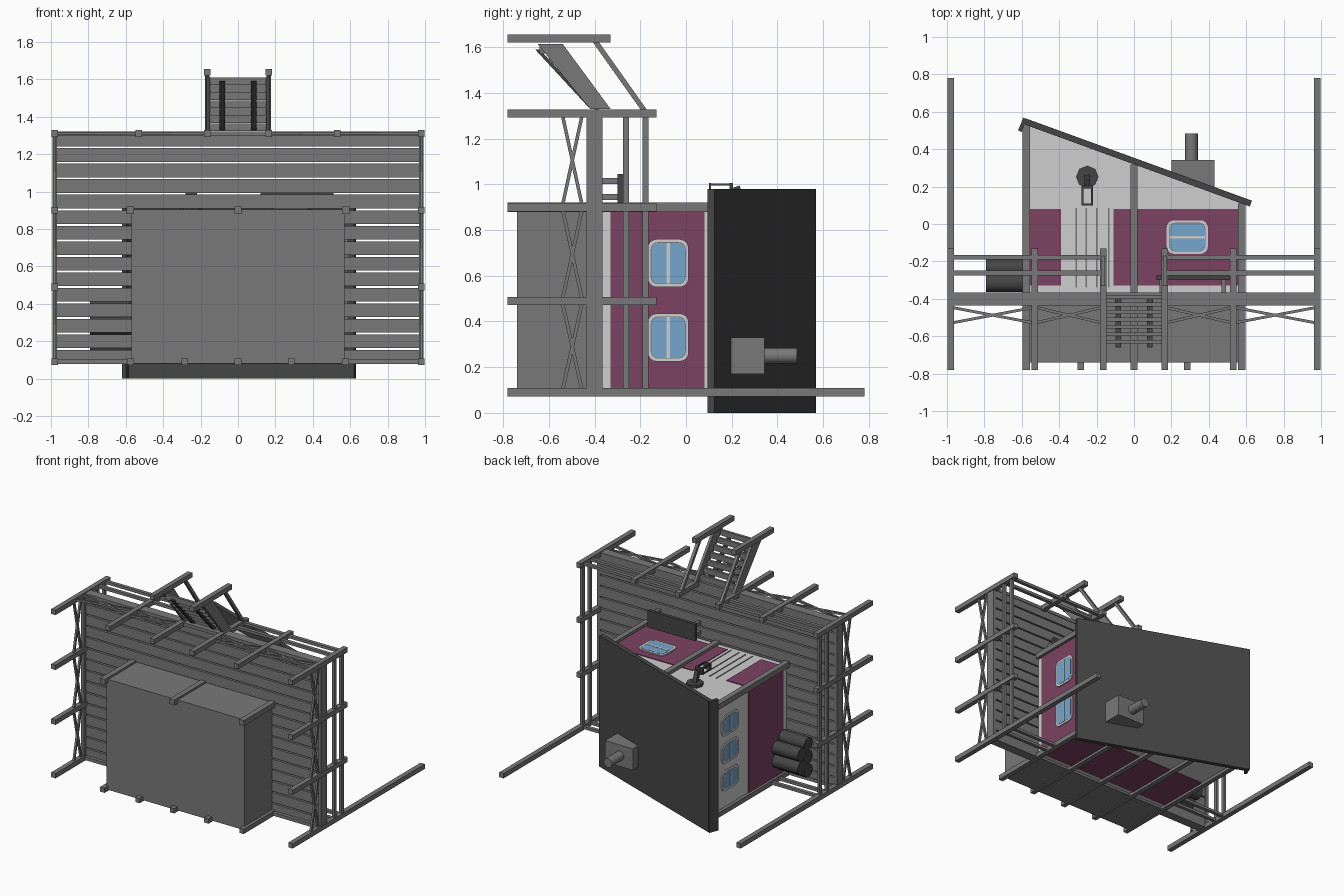
import bpy, bmesh, math
from mathutils import Matrix, Vector

if "Cube" in bpy.data.objects:
    bpy.data.objects.remove(bpy.data.objects["Cube"])


def material(name, color):
    m = bpy.data.materials.new(name)
    m.use_nodes = True
    m.diffuse_color = (*color, 1)
    m.node_tree.nodes["Principled BSDF"].inputs["Base Color"].default_value = (*color, 1)
    return m


WOOD = material("grey wood", (0.19, 0.19, 0.19))
DARK = material("dark roofing", (0.06, 0.06, 0.06))
WHITE = material("white plaster", (0.62, 0.62, 0.62))
PURPLE = material("plum siding", (0.2, 0.055, 0.12))
GLASS = material("blue glass", (0.18, 0.38, 0.6))


class Part:
    """Collects simple solids into one named object."""

    def __init__(self, name, mat):
        self.name, self.mat, self.bm = name, mat, bmesh.new()

    def box(self, x, y, z):
        lo, hi = Vector((x[0], y[0], z[0])), Vector((x[1], y[1], z[1]))
        m = Matrix.Translation((lo + hi) / 2) @ Matrix.Diagonal((*(hi - lo), 1))
        bmesh.ops.create_cube(self.bm, size=1, matrix=m)

    def post(self, x, z, y0, y1, w=0.036):
        self.box((x - w / 2, x + w / 2), (y0, y1), (z - w / 2, z + w / 2))

    def beam(self, a, b, w=0.015):
        a, b = Vector(a), Vector(b)
        rot = (b - a).to_track_quat('Z', 'Y').to_matrix().to_4x4()
        m = Matrix.Translation((a + b) / 2) @ rot @ Matrix.Diagonal((w, w, (b - a).length, 1))
        bmesh.ops.create_cube(self.bm, size=1, matrix=m)

    def rod(self, a, b, r, sides=16):
        a, b = Vector(a), Vector(b)
        rot = (b - a).to_track_quat('Z', 'Y').to_matrix().to_4x4()
        bmesh.ops.create_cone(self.bm, cap_ends=True, segments=sides, radius1=r, radius2=r,
                              depth=(b - a).length, matrix=Matrix.Translation((a + b) / 2) @ rot)

    def prism(self, pts, depth, m=Matrix()):
        low = [self.bm.verts.new(m @ Vector((u, v, 0))) for u, v in pts]
        face = self.bm.faces.new(low)
        ext = bmesh.ops.extrude_face_region(self.bm, geom=[face])
        move = (m.to_3x3() @ Vector((0, 0, 1))) * depth
        verts = [g for g in ext["geom"] if isinstance(g, bmesh.types.BMVert)]
        bmesh.ops.translate(self.bm, vec=move, verts=verts)

    def done(self, smooth=False):
        bmesh.ops.recalc_face_normals(self.bm, faces=self.bm.faces)
        me = bpy.data.meshes.new(self.name)
        self.bm.to_mesh(me)
        self.bm.free()
        me.materials.append(self.mat)
        ob = bpy.data.objects.new(self.name, me)
        bpy.context.collection.objects.link(ob)
        if smooth:
            bpy.ops.object.select_all(action='DESELECT')
            ob.select_set(True)
            bpy.context.view_layer.objects.active = ob
            bpy.ops.object.shade_smooth_by_angle()
        return ob


def frame(u, v, n, origin):
    m = Matrix((u, v, n)).transposed().to_4x4()
    m.translation = Vector(origin)
    return m


def rounded(w, h, r):
    pts = []
    for i, (sx, sy) in enumerate([(1, 1), (-1, 1), (-1, -1), (1, -1)]):
        for k in range(5):
            a = math.pi / 2 * (i + k / 4)
            pts.append((sx * (w / 2 - r) + r * math.cos(a), sy * (h / 2 - r) + r * math.sin(a)))
    return pts


X, Y, Z = (1, 0, 0), (0, 1, 0), (0, 0, 1)
BACK, WALL, FRONT, EDGE = 0.09, 0.9, 1.31, 0.98
HX = 0.57


def under_roof(x):
    return 0.53 - 0.364 * (x + 0.58)


# Deck
planks = Part("deck_planks", WOOD)
for i in range(15):
    z = 0.08 + i * 0.083
    planks.box((-0.97, 0.97), (-0.41, -0.37), (z, z + 0.073))
planks.done()
rim = Part("deck_rim", WOOD)
for s in (-1, 1):
    rim.box((s * EDGE - 0.012, s * EDGE + 0.012), (-0.435, -0.365), (BACK, FRONT))
for z in (BACK, FRONT):
    rim.box((-EDGE, EDGE), (-0.435, -0.365), (z - 0.012, z + 0.012))
rim.done()

# Posts
posts = Part("deck_posts", WOOD)
for s in (-1, 1):
    posts.post(s * EDGE, BACK, -0.78, 0.78)
    for z in (0.49, WALL, FRONT):
        posts.post(s * EDGE, z, -0.78, -0.13)
    for x in (0.165, 0.53):
        posts.post(s * x, FRONT, -0.78, -0.13)
    posts.post(s * 0.165, 1.638, -0.78, -0.33)
posts.done()
house_posts = Part("house_posts", WOOD)
for x in (-0.575, 0, 0.575):
    house_posts.post(x, WALL, -0.78, under_roof(x), 0.04)
for x in (-0.575, -0.285, 0, 0.285, 0.575):
    house_posts.post(x, BACK, -0.78, under_roof(x))
house_posts.done()

# Railings
rails = Part("railings", WOOD)
for y in (-0.262, -0.178):
    for s in (-1, 1):
        rails.box((s * EDGE - 0.01, s * EDGE + 0.01), (y - 0.013, y + 0.013), (BACK, FRONT))
        for x0, z in ((0.165, FRONT), (HX, BACK)):
            rails.box(sorted((s * x0, s * EDGE)), (y - 0.013, y + 0.013), (z - 0.01, z + 0.01))
rails.done()

# Cross braces below the deck
braces = Part("cross_braces", WOOD)
for s in (-1, 1):
    for z0, z1 in ((BACK, 0.49), (0.49, WALL), (WALL, FRONT)):
        for ya, yb in ((-0.54, -0.455), (-0.455, -0.54)):
            braces.beam((s * EDGE, ya, z0 + 0.01), (s * EDGE, yb, z1 - 0.01))
    for x0, x1 in ((0.165, 0.53), (0.53, EDGE)):
        for ya, yb in ((-0.53, -0.445), (-0.445, -0.53)):
            braces.beam((s * x0, ya, FRONT), (s * x1, yb, FRONT))
braces.done()

# Base and house body
base = Part("base_block", WOOD)
base.box((-HX, HX), (-0.74, -0.4), (0.08, 0.905))
base.done()
walls = Part("house_walls", WHITE)
walls.prism([(-HX, -0.37), (HX, -0.37), (HX, under_roof(HX)), (-HX, under_roof(-HX))],
            0.8, frame(X, Y, Z, (0, 0, 0.095)))
walls.done()
T = 0.005
siding = Part("siding", PURPLE)
band = (-0.33, 0.08)
for s in (-1, 1):
    siding.box(sorted((s * HX, s * (HX + T))), band, (0.095, 0.895))
siding.box((-HX, HX), band, (0.095 - T, 0.1))
siding.box((-HX, -0.39), band, (0.89, 0.895 + T))
siding.box((-0.11, HX), band, (0.89, 0.895 + T))
siding.done()
door = Part("door_grooves", WOOD)
for x in (-0.31, -0.255, -0.2, -0.135):
    door.box((x - 0.004, x + 0.004), (-0.34, 0.085), (0.89, 0.899))
door.done()

# Windows: frame, glass and one bar along u
frames, glass, bars = Part("window_frames", WHITE), Part("window_glass", GLASS), Part("window_bars", WHITE)
trims = Part("window_trims", WOOD)


def window(w, h, m):
    trims.prism(rounded(w - 0.026, h - 0.026, 0.032), 0.0085, m)
    frames.prism(rounded(w, h, 0.04), 0.008, m)
    glass.prism(rounded(w - 0.032, h - 0.032, 0.03), 0.009, m)
    b, e = w / 2 - 0.016, 0.007
    bars.prism([(-b, -e), (b, -e), (b, e), (-b, e)], 0.011, m)


window(0.22, 0.18, frame(X, Y, Z, (0.285, -0.07, 0.895 + T)))
for z in (0.33, 0.655):
    window(0.21, 0.18, frame(Z, (0, -1, 0), X, (HX + T, -0.078, z)))
for z in (0.305, 0.51, 0.715):
    window(0.15, 0.2, frame(Z, Y, (-1, 0, 0), (-HX, 0.3, z)))
for p in (trims, frames, glass, bars):
    p.done()

# Roof and chimney
roof = Part("roof", DARK)
roof.prism([(-0.595, under_roof(-0.595)), (0.62, under_roof(0.62)), (0.63, 0.125), (-0.583, 0.566)], 0.98)
roof.prism([(-0.62, 0.5), (-0.6, 0.493), (-0.575, 0.56), (-0.592, 0.569)], 0.98)
roof.done()
chimney = Part("chimney_box", WOOD)
chimney.box((0.2, 0.43), (0.16, 0.343), (0.17, 0.33))
chimney.done()
pipe = Part("chimney_pipe", WOOD)
pipe.rod((0.307, 0.33, 0.25), (0.307, 0.485, 0.25), 0.034, 20)
pipe.done(True)

# Entry stairs
sides = Part("stair_sides", WOOD)
for x in (-0.17, 0.15):
    sides.prism([(-0.42, 1.33), (-0.33, 1.33), (-0.54, 1.615), (-0.65, 1.615)], 0.02, frame(Y, Z, X, (x, 0, 0)))
for s in (-1, 1):
    sides.beam((s * 0.165, -0.18, 1.32), (s * 0.165, -0.4, 1.63), 0.022)
sides.done()
treads = Part("stair_treads", WOOD)
for i in range(7):
    y, z = -0.39 - i * 0.04, 1.325 + i * 0.041
    treads.box((-0.15, 0.15), (y - 0.01, y + 0.01), (z, z + 0.04))
treads.done()
stringers = Part("stair_stringers", DARK)
for x in (-0.1, 0.07):
    stringers.prism([(-0.42, 1.33), (-0.4, 1.33), (-0.64, 1.59), (-0.66, 1.59)], 0.03, frame(Y, Z, X, (x, 0, 0)))
stringers.done()

# Bench
seat = Part("bench_seat", DARK)
seat.box((0.12, 0.51), (-0.3, -0.275), (0.92, 1.045))
seat.done()
legs = Part("bench_legs", WOOD)
for x in (0.15, 0.48):
    for z in (0.945, 1.015):
        legs.post(x, z, -0.37, -0.3, 0.026)
legs.done()

# Log pile
logs = Part("log_pile", DARK)
for z, y in [(0.18, -0.315), (0.28, -0.315), (0.38, -0.315), (0.23, -0.235), (0.33, -0.235)]:
    logs.rod((-0.79, y, z), (-0.58, y, z), 0.049, 14)
logs.done(True)

# Wall lantern
lamp = Part("wall_lantern", DARK)
lamp.rod((-0.25, 0.252, 0.89), (-0.25, 0.252, 0.915), 0.06, 8)
lamp.beam((-0.25, 0.25, 0.9), (-0.25, 0.22, 0.99), 0.03)
lamp.box((-0.28, -0.22), (0.19, 0.205), (0.955, 1.005))
lamp.box((-0.28, -0.22), (0.1, 0.11), (0.955, 1.005))
for x in (-0.275, -0.225):
    for z in (0.96, 1.0):
        lamp.beam((x, 0.1, z), (x, 0.2, z), 0.009)
lamp.done()
